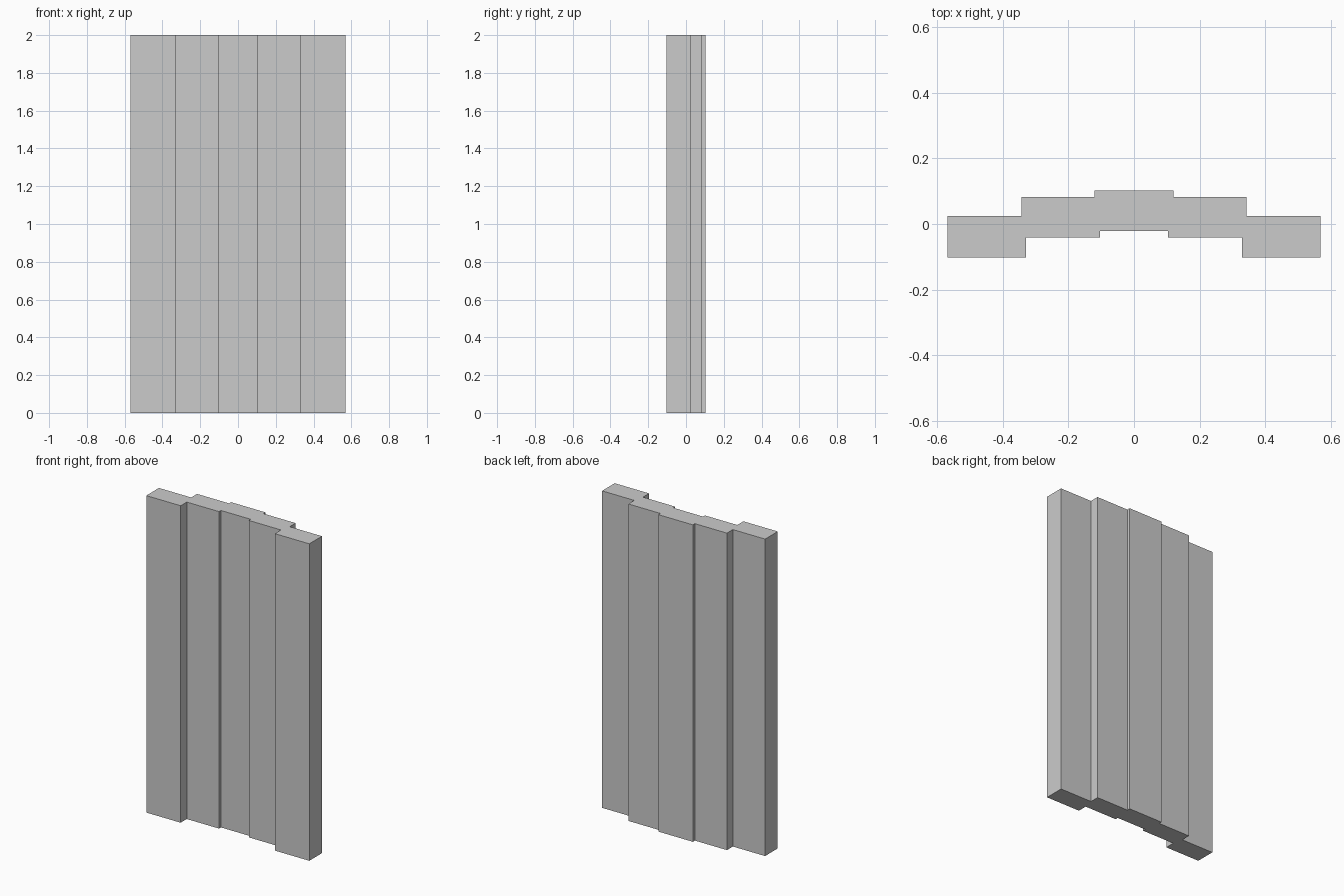
import bpy, bmesh

if "Cube" in bpy.data.objects:
    bpy.data.objects.remove(bpy.data.objects["Cube"])

HEIGHT = 2.0

# Right half of the stepped cross-section, front centre round to back centre
half = [(0.104, -0.022), (0.104, -0.041), (0.329, -0.041), (0.329, -0.102),
        (0.569, -0.102), (0.569, 0.024), (0.344, 0.024), (0.344, 0.083),
        (0.12, 0.083), (0.12, 0.103)]
# Mirror it to close the outline
outline = half + [(-x, y) for x, y in reversed(half)]

# Stepped panel: extrude the outline straight up
bm = bmesh.new()
base = bm.faces.new([bm.verts.new((x, y, 0)) for x, y in outline])
result = bmesh.ops.extrude_face_region(bm, geom=[base], use_keep_orig=True)
top = [v for v in result["geom"] if isinstance(v, bmesh.types.BMVert)]
bmesh.ops.translate(bm, verts=top, vec=(0, 0, HEIGHT))
bmesh.ops.recalc_face_normals(bm, faces=bm.faces)

mesh = bpy.data.meshes.new("stepped_panel")
bm.to_mesh(mesh)
bm.free()
panel = bpy.data.objects.new("stepped_panel", mesh)
bpy.context.collection.objects.link(panel)
